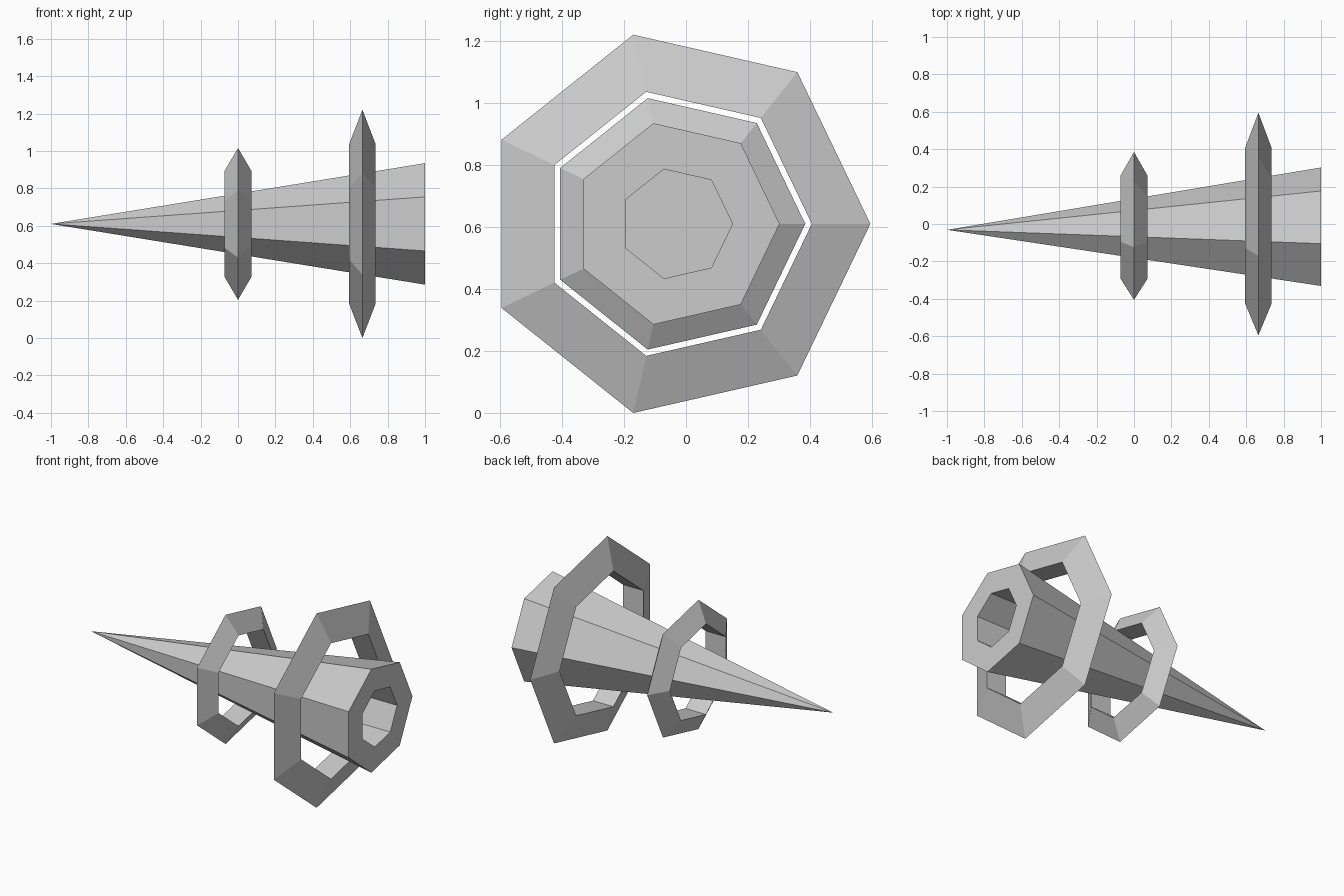
import bpy, bmesh, math

if "Cube" in bpy.data.objects:
    bpy.data.objects.remove(bpy.data.objects["Cube"])

SIDES = 7
CY, CZ = -0.031, 0.61   # axis of the whole model runs along x


def lathe(name, profile, closed=False):
    """Sweep (x, radius) points round the long axis in seven flat sides."""
    bm = bmesh.new()
    rings = []
    for x, r in profile:
        if r == 0:
            rings.append([bm.verts.new((x, CY, CZ))] * SIDES)
            continue
        angles = [math.tau * i / SIDES for i in range(SIDES)]
        rings.append([bm.verts.new((x, CY + r * math.cos(a), CZ + r * math.sin(a)))
                      for a in angles])
    pairs = list(zip(rings, rings[1:]))
    if closed:
        pairs.append((rings[-1], rings[0]))
    for a, b in pairs:
        for i in range(SIDES):
            j = (i + 1) % SIDES
            bm.faces.new(list(dict.fromkeys((a[i], a[j], b[j], b[i]))))
    if not closed:
        bm.faces.new(rings[-1])   # floor of the socket
    bmesh.ops.recalc_face_normals(bm, faces=bm.faces[:])
    mesh = bpy.data.meshes.new(name)
    bm.to_mesh(mesh)
    bm.free()
    obj = bpy.data.objects.new(name, mesh)
    bpy.context.collection.objects.link(obj)
    return obj


# Long spike with a straight socket in its wide end
lathe("spike_body", [(-1, 0), (1, 0.333), (1, 0.181), (0.6, 0.181)])

# Two floating rings with a triangular section
for name, x, outer, inner in (("small_ring", 0.0, 0.416, 0.292),
                              ("large_ring", 0.665, 0.626, 0.437)):
    lathe(name, [(x - 0.071, inner), (x, outer), (x + 0.071, inner)], closed=True)
